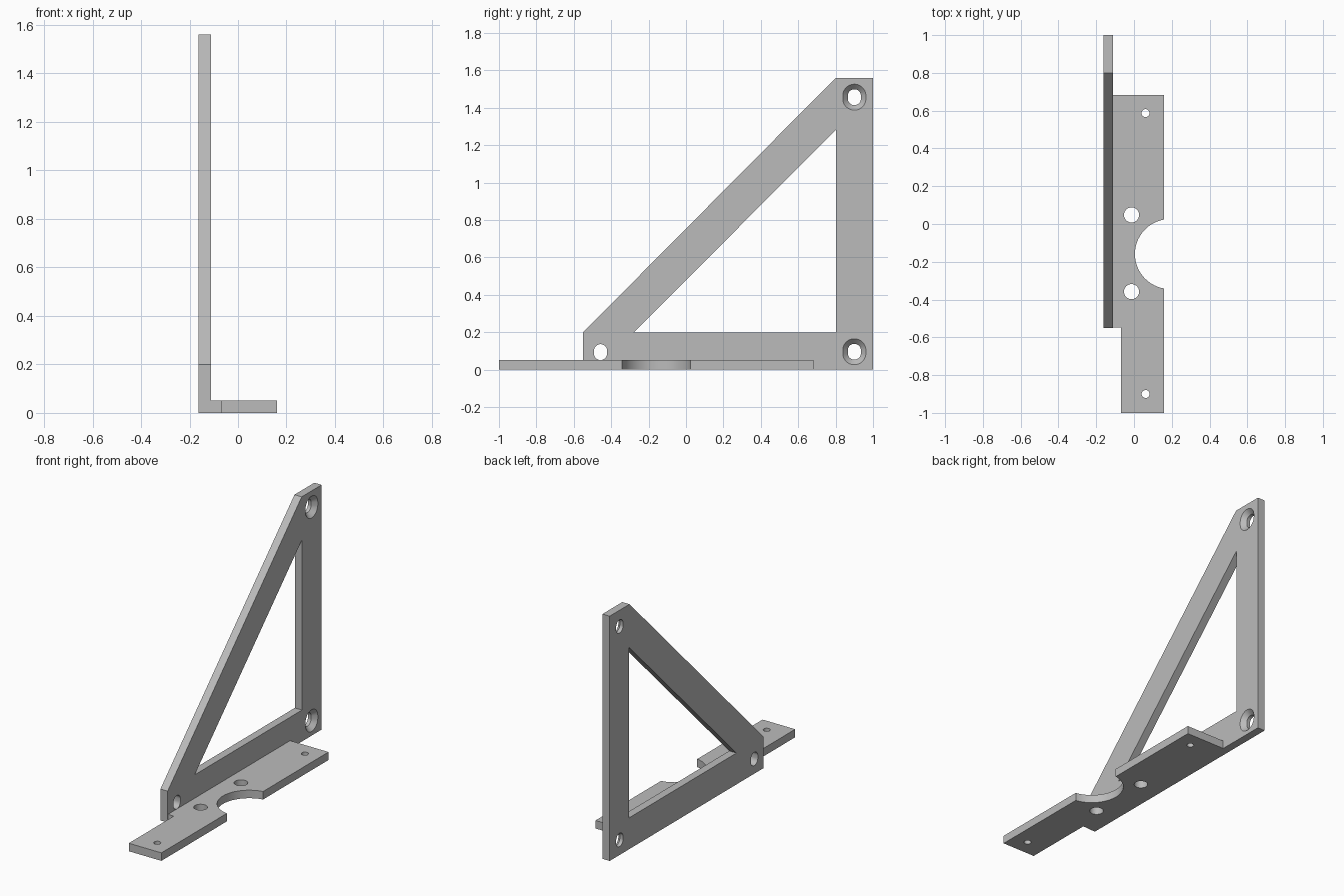
import bpy
import bmesh
from math import cos, sin, pi
from mathutils import Vector

cube = bpy.data.objects.get("Cube")
if cube:
    bpy.data.objects.remove(cube, do_unlink=True)

grey = bpy.data.materials.new("plain grey")
grey.use_nodes = True
grey.diffuse_color = (0.5, 0.5, 0.5, 1)
grey.node_tree.nodes["Principled BSDF"].inputs["Base Color"].default_value = (0.5, 0.5, 0.5, 1)

PLATE_LEFT, PLATE_RIGHT = -0.162, -0.111
BASE_TOP = 0.051


def loft(name, loops):
    """Solid through a list of matching point loops, capped at both ends."""
    bm = bmesh.new()
    rings = [[bm.verts.new(p) for p in loop] for loop in loops]
    n = len(rings[0])
    for a, b in zip(rings, rings[1:]):
        for i in range(n):
            j = (i + 1) % n
            bm.faces.new((a[i], a[j], b[j], b[i]))
    bm.faces.new(rings[0][::-1])
    bm.faces.new(rings[-1])
    bmesh.ops.recalc_face_normals(bm, faces=bm.faces)
    mesh = bpy.data.meshes.new(name)
    bm.to_mesh(mesh)
    bm.free()
    mesh.materials.append(grey)
    obj = bpy.data.objects.new(name, mesh)
    bpy.context.collection.objects.link(obj)
    return obj


def along_x(name, outline, x0, x1):
    return loft(name, [[(x, y, z) for y, z in outline] for x in (x0, x1)])


def along_z(name, outline, z0, z1):
    return loft(name, [[(x, y, z) for x, y in outline] for z in (z0, z1)])


def circle(cx, cy, r, n=48):
    return [(cx + r * cos(2 * pi * i / n), cy + r * sin(2 * pi * i / n)) for i in range(n)]


def slot_cutter(y, z, sections, stretch=0.0075, n=48):
    """Upright slot through the plate; sections are (x, radius)."""
    loops = []
    for x, r in sections:
        loop = []
        for i in range(n):
            a = 2 * pi * (i + 0.5) / n
            shift = stretch if sin(a) > 0 else -stretch
            loop.append((x, y + r * cos(a), z + r * sin(a) + shift))
        loops.append(loop)
    return loft("slot_cutter", loops)


def carve(obj, cutters):
    bpy.ops.object.select_all(action="DESELECT")
    bpy.context.view_layer.objects.active = obj
    obj.select_set(True)
    for cutter in cutters:
        cutter.hide_render = True
        mod = obj.modifiers.new("cut", "BOOLEAN")
        mod.operation = "DIFFERENCE"
        mod.solver = "EXACT"
        mod.object = cutter
        bpy.ops.object.modifier_apply(modifier=mod.name)
        bpy.data.objects.remove(cutter, do_unlink=True)
    bpy.ops.object.shade_smooth_by_angle(angle=pi / 6)


# Upright triangular bracket plate with an open middle
plate = along_x("triangular_plate",
                [(-0.55, 0), (1, 0), (1, 1.56), (0.8, 1.56), (-0.55, 0.2)],
                PLATE_LEFT, PLATE_RIGHT)
window = along_x("window_cutter", [(-0.277, 0.2), (0.803, 0.2), (0.803, 1.285)], -0.3, 0.1)

# Mounting slots: one plain, two countersunk on the inner side
bore, sink = 0.035, 0.062
plain = [(-0.3, bore), (0, bore)]
countersunk = [(-0.3, bore), (PLATE_RIGHT - 0.028, bore), (PLATE_RIGHT, sink), (0, sink)]
carve(plate, [window,
              slot_cutter(-0.457, 0.094, plain),
              slot_cutter(0.9, 0.096, countersunk),
              slot_cutter(0.9, 1.457, countersunk)])

# Flat base strip with a stepped front end
base = along_z("base_strip",
               [(-0.07, -1), (0.16, -1), (0.16, 0.683), (PLATE_RIGHT, 0.683),
                (PLATE_RIGHT, -0.547), (-0.07, -0.547)],
               0, BASE_TOP)

# Round bite in the edge, two large holes and two screw holes
holes = [(0.19, -0.159, 0.185, 96),
         (-0.013, 0.048, 0.04, 48), (-0.013, -0.358, 0.04, 48),
         (0.061, 0.587, 0.021, 32), (0.061, -0.9, 0.021, 32)]
carve(base, [along_z("hole_cutter", circle(*h), -0.1, 0.2) for h in holes])
